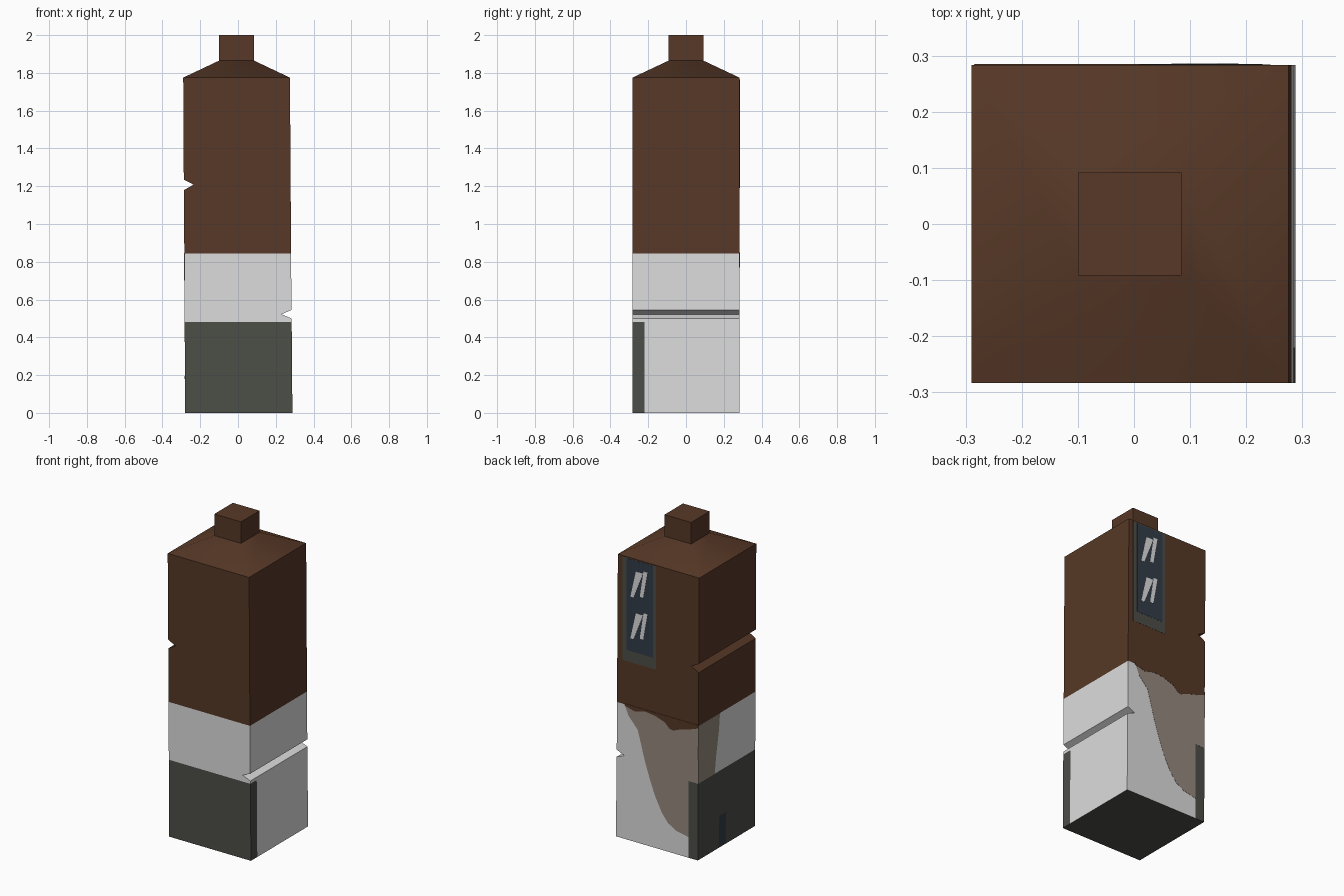
import bpy, bmesh
from mathutils import Vector

if "Cube" in bpy.data.objects:
    bpy.data.objects.remove(bpy.data.objects["Cube"])

def mat(name, rgb):
    m = bpy.data.materials.new(name)
    m.diffuse_color = (*rgb, 1)
    m.use_nodes = True
    m.node_tree.nodes["Principled BSDF"].inputs["Base Color"].default_value = m.diffuse_color
    return m

BROWN = mat("brown", (0.095, 0.040, 0.020))
WHITE = mat("white", (0.72, 0.72, 0.72))
DARK = mat("dark grey green", (0.073, 0.077, 0.064))
TAUPE = mat("taupe", (0.31, 0.25, 0.215))
NAVY = mat("dark navy", (0.032, 0.045, 0.063))

D = 0.283  # half depth of the body

def finish(bm, name, mats):
    bmesh.ops.recalc_face_normals(bm, faces=bm.faces)
    me = bpy.data.meshes.new(name)
    bm.to_mesh(me)
    bm.free()
    for m in mats:
        me.materials.append(m)
    ob = bpy.data.objects.new(name, me)
    bpy.context.collection.objects.link(ob)
    return ob

def extrude(bm, points, vec):
    """Fill a closed outline and extrude it into a solid."""
    f = bm.faces.new([bm.verts.new(p) for p in points])
    r = bmesh.ops.extrude_face_region(bm, geom=[f], use_keep_orig=True)
    vs = [g for g in r["geom"] if isinstance(g, bmesh.types.BMVert)]
    bmesh.ops.translate(bm, verts=vs, vec=vec)

def back_plate(name, pts, thick, m):
    bm = bmesh.new()
    extrude(bm, [(x, D - 0.001, z) for x, z in pts], (0, thick + 0.001, 0))
    return finish(bm, name, [m])

def left_plate(name, pts, thick, m):
    bm = bmesh.new()
    wall = lambda z: -0.28 - 0.006 * z / 1.18   # leaning left wall
    extrude(bm, [(wall(z) + 0.001, y, z) for y, z in pts], (-thick - 0.001, 0, 0))
    return finish(bm, name, [m])

def frustum(name, r0, z0, r1, z1):
    """Four-sided block between two rectangles (x0, x1, half depth)."""
    bm = bmesh.new()
    rings = []
    for (a, b, d), z in ((r0, z0), (r1, z1)):
        rings.append([bm.verts.new(p) for p in
                      ((a, -d, z), (b, -d, z), (b, d, z), (a, d, z))])
    lo, hi = rings
    bm.faces.new(lo)
    bm.faces.new(hi)
    for i in range(4):
        j = (i + 1) % 4
        bm.faces.new((lo[i], lo[j], hi[j], hi[i]))
    return finish(bm, name, [BROWN])

# Body: leaning box profile with a notch on each side
profile = [(-0.28, 0), (0.288, 0), (0.284, 0.50), (0.23, 0.522), (0.283, 0.545),
           (0.275, 1.775), (-0.29, 1.775), (-0.287, 1.235), (-0.235, 1.208),
           (-0.286, 1.18)]
bm = bmesh.new()
extrude(bm, [(x, -D, z) for x, z in profile], (0, 2 * D, 0))
for co, no in (((0, 0, 0.482), (0, 0, 1)), ((0, 0, 0.845), (0, 0, 1)),
               ((0, -0.22, 0), (0, 1, 0)), ((-0.215, 0, 0), (1, 0, 0))):
    bmesh.ops.bisect_plane(bm, geom=bm.verts[:] + bm.edges[:] + bm.faces[:],
                           plane_co=co, plane_no=no)
bmesh.ops.recalc_face_normals(bm, faces=bm.faces)
# Colour bands by height, dark base wraps front, left and narrow corner strips
for f in bm.faces:
    c, n = f.calc_center_median(), f.normal
    if c.z > 0.845:
        f.material_index = 0
    elif c.z > 0.482:
        f.material_index = 1
    else:
        dark = (n.y < -0.5 or n.x < -0.5 or n.z < -0.9
                or c.y < -0.22 or c.x < -0.215)
        f.material_index = 2 if dark else 1
finish(bm, "body", [BROWN, WHITE, DARK])

# Shoulder (smooth hips) and neck
sh = frustum("shoulder", (-0.29, 0.275, D), 1.775, (-0.10, 0.085, 0.092), 1.865)
bpy.context.view_layer.objects.active = sh
sh.select_set(True)
bpy.ops.object.shade_smooth_by_angle(angle=0.7)
sh.select_set(False)
frustum("neck", (-0.10, 0.085, 0.092), 1.86, (-0.10, 0.085, 0.092), 2.0)

# Taupe stain on the back and left
back_plate("back_stain", [(0.229, 0.846), (0.20, 0.78), (0.137, 0.71), (0.112, 0.62),
                          (0.088, 0.53), (0.055, 0.43), (0.018, 0.33), (-0.03, 0.235),
                          (-0.074, 0.18), (-0.13, 0.147), (-0.215, 0.13),
                          (-0.215, 0.482), (-0.282, 0.482), (-0.285, 0.846)],
           0.001, TAUPE)
left_plate("left_stain", [(D, 0.482), (0.12, 0.482), (0.105, 0.60), (0.08, 0.74),
                          (0.07, 0.845), (D, 0.845)], 0.001, TAUPE)

# Wavy lower edge of the brown on the back
back_plate("brown_drip", [(0.229, 0.85), (0.229, 0.838), (0.158, 0.82), (0.088, 0.838),
                          (0.018, 0.83), (-0.053, 0.806), (-0.085, 0.775),
                          (-0.11, 0.77), (-0.158, 0.79), (-0.229, 0.81),
                          (-0.284, 0.83), (-0.284, 0.85)], 0.002, BROWN)

# Small dark patch low on the left
left_plate("left_patch", [(0.005, 0.004), (0.075, 0.004), (0.075, 0.195),
                          (0.005, 0.195)], 0.001, NAVY)

# Back panel: border, inset and slanted pale marks
def rect(x0, x1, z0, z1):
    return [(x0, z0), (x1, z0), (x1, z1), (x0, z1)]

back_plate("panel_border", rect(0.01, 0.243, 1.12, 1.77), 0.001, DARK)
back_plate("panel_inset", rect(0.03, 0.215, 1.19, 1.765), 0.002, NAVY)
for row, dz in enumerate((0, -0.262)):
    for col, (a, b) in enumerate((((0.123, 1.70), (0.175, 1.533)),
                                  ((0.081, 1.715), (0.109, 1.548)))):
        a, b = Vector(a) + Vector((0, dz)), Vector(b) + Vector((0, dz))
        w0, w1 = (0.025, 0.011) if col == 0 else (0.014, 0.012)
        back_plate(f"pale_mark_{row}_{col}",
                   [(a.x - w0, a.y), (a.x + w0, a.y), (b.x + w1, b.y), (b.x - w1, b.y)],
                   0.003, WHITE)
